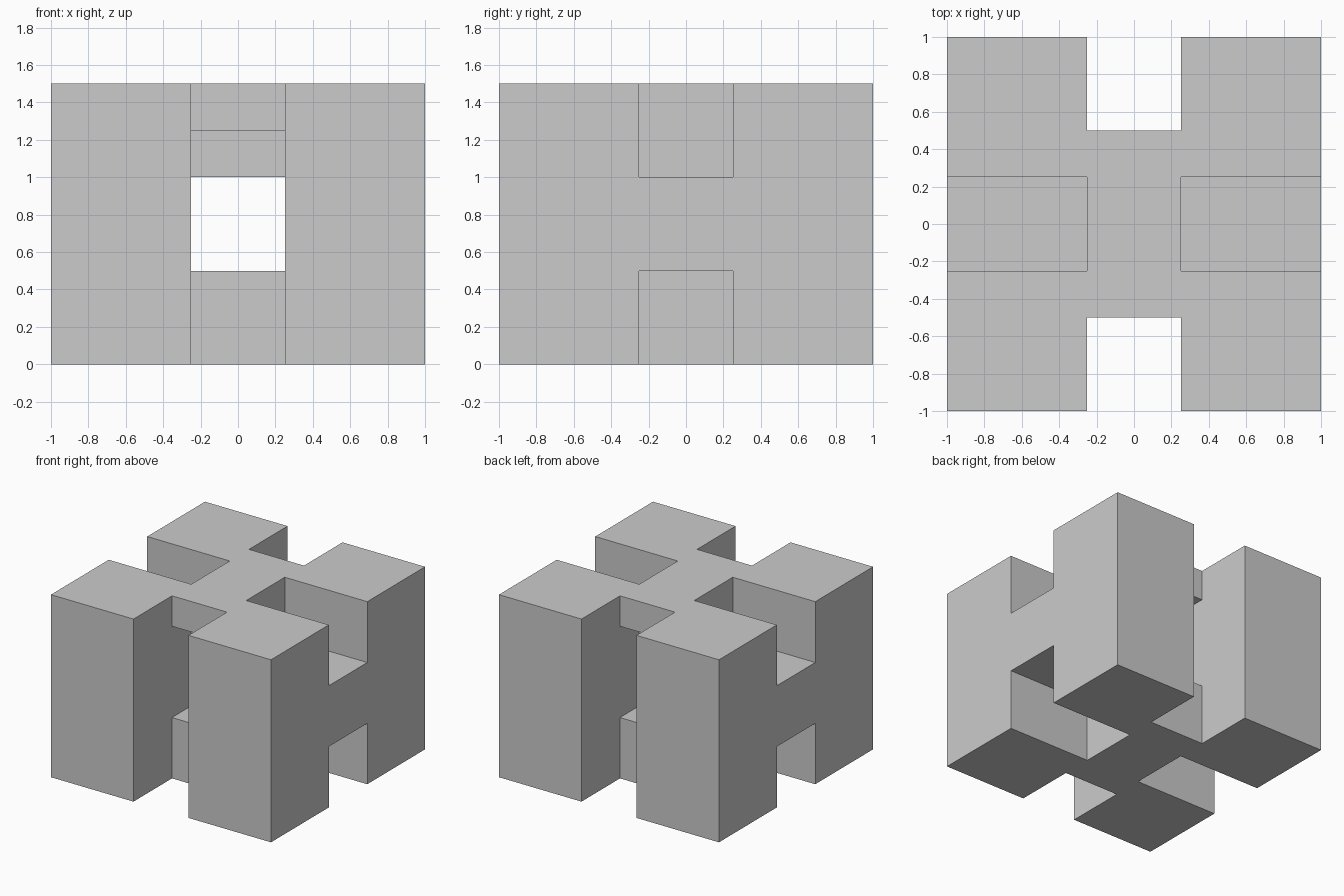
import bpy, bmesh

if "Cube" in bpy.data.objects:
    bpy.data.objects.remove(bpy.data.objects["Cube"])

# Break lines of the block along each axis
XS = [-1, -0.25, 0.25, 1]
YS = [-1, -0.5, -0.25, 0.25, 0.5, 1]
ZS = [0, 0.5, 1, 1.25, 1.5]
GRID = (XS, YS, ZS)


def is_solid(cell):
    if any(c < 0 or c >= len(g) - 1 for c, g in zip(cell, GRID)):
        return False
    x, y, z = [(g[c] + g[c + 1]) / 2 for c, g in zip(cell, GRID)]
    x, y = abs(x), abs(y)
    # Side frames: H shape, notched above and below the crossbar
    if x > 0.25:
        return y > 0.25 or 0.5 < z < 1
    # Centre: lower bridge, and upper bridge with a deeper middle block
    return y < 0.5 and (z < 0.5 or z > (1 if y < 0.25 else 1.25))


# Outer skin: one quad wherever a solid cell meets empty space
bm = bmesh.new()
for i in range(len(XS) - 1):
    for j in range(len(YS) - 1):
        for k in range(len(ZS) - 1):
            cell = (i, j, k)
            if not is_solid(cell):
                continue
            for axis in range(3):
                u, v = (axis + 1) % 3, (axis + 2) % 3
                for side in (0, 1):
                    beside = list(cell)
                    beside[axis] += 2 * side - 1
                    if is_solid(beside):
                        continue
                    corners = [(0, 0), (1, 0), (1, 1), (0, 1)]
                    if side == 0:
                        corners.reverse()
                    verts = []
                    for du, dv in corners:
                        p = [0, 0, 0]
                        p[axis] = GRID[axis][cell[axis] + side]
                        p[u] = GRID[u][cell[u] + du]
                        p[v] = GRID[v][cell[v] + dv]
                        verts.append(bm.verts.new(p))
                    bm.faces.new(verts)

# Weld and merge coplanar faces
bmesh.ops.remove_doubles(bm, verts=bm.verts[:], dist=1e-4)
bmesh.ops.dissolve_limit(bm, angle_limit=0.01, verts=bm.verts[:], edges=bm.edges[:])

mesh = bpy.data.meshes.new("notched_block")
bm.to_mesh(mesh)
bm.free()
bpy.context.collection.objects.link(bpy.data.objects.new("notched_block", mesh))
